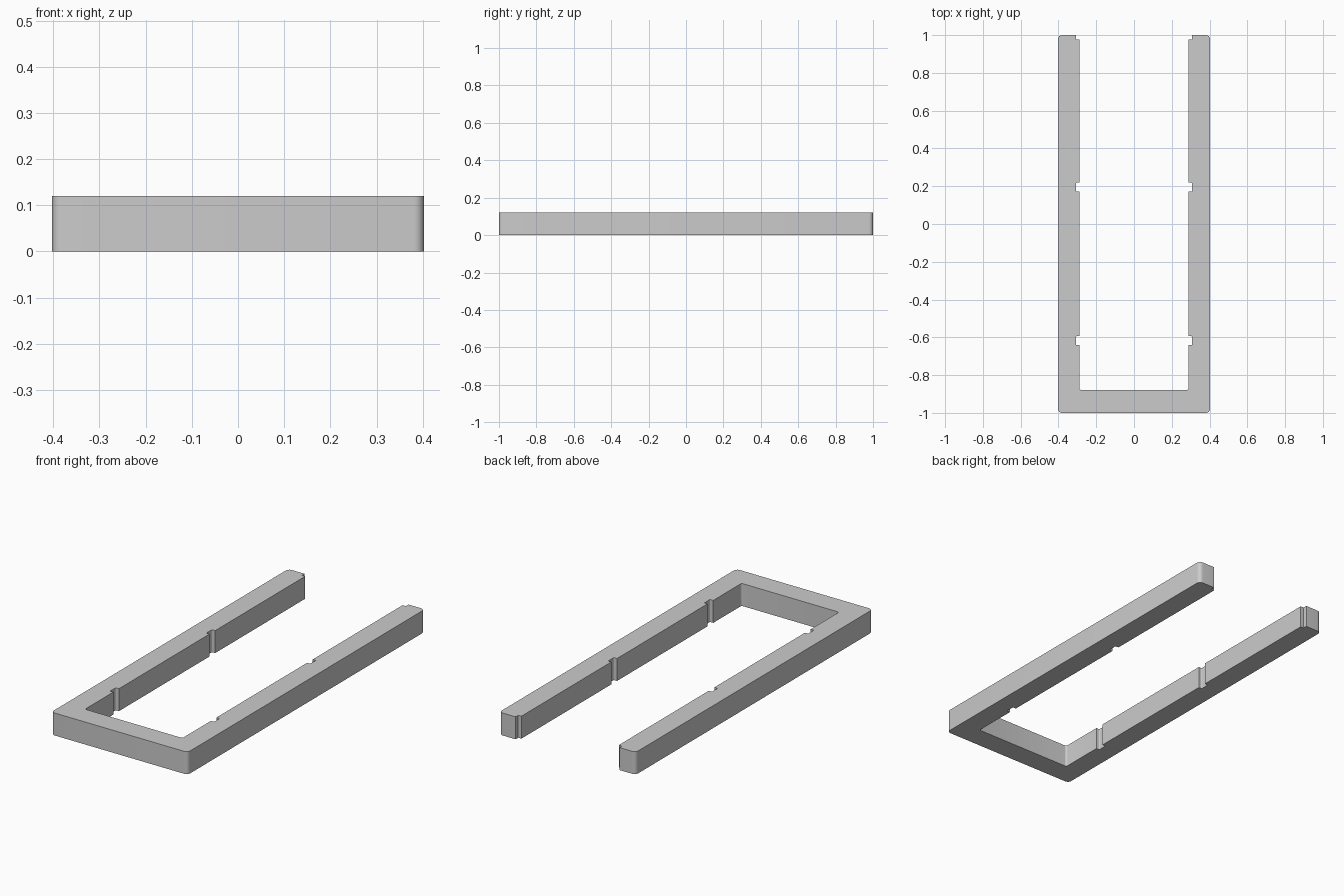
import bpy, bmesh, math
from mathutils import Vector

cube = bpy.data.objects.get("Cube")
if cube:
    bpy.data.objects.remove(cube)

HEIGHT = 0.12
OUTER, INNER, SLOT = 0.403, 0.288, 0.307   # half widths: outside, inside, notch floor
BACK_OF_BAR = -0.88


def fillet(prev, corner, nxt, radius, steps=6):
    """Round a right-angled corner with an arc."""
    corner = Vector(corner)
    a = (Vector(prev) - corner).normalized() * radius
    b = (Vector(nxt) - corner).normalized() * radius
    centre = corner + a + b
    angles = [math.pi / 2 * i / steps for i in range(steps + 1)]
    return [centre - b * math.cos(t) - a * math.sin(t) for t in angles]


# Left half of the outline: (x, y, corner radius), from front middle to bar middle
outline = [(0, -1, 0), (OUTER, -1, 0.022), (OUTER, 1, 0.022),
           (SLOT, 1, 0), (SLOT, 0.978, 0), (INNER, 0.978, 0)]
for notch_y in (0.195, -0.617):
    top, bottom = notch_y + 0.024, notch_y - 0.024
    outline += [(INNER, top, 0), (SLOT, top, 0.005),
                (SLOT, bottom, 0.005), (INNER, bottom, 0)]
outline += [(INNER, BACK_OF_BAR, 0.01), (0, BACK_OF_BAR, 0)]

half = []
for i, (x, y, r) in enumerate(outline):
    if r:
        half += fillet(outline[i - 1][:2], (x, y), outline[i + 1][:2], r)
    else:
        half.append(Vector((x, y)))

# Mirror the outline and extrude it into the U-shaped frame
mirrored = [Vector((-p.x, p.y)) for p in reversed(half[1:-1])]
bm = bmesh.new()
base = bm.faces.new([bm.verts.new((p.x, p.y, 0)) for p in half + mirrored])
raised = bmesh.ops.extrude_face_region(bm, geom=[base], use_keep_orig=True)
top_verts = [g for g in raised["geom"] if isinstance(g, bmesh.types.BMVert)]
bmesh.ops.translate(bm, verts=top_verts, vec=(0, 0, HEIGHT))
bmesh.ops.recalc_face_normals(bm, faces=bm.faces)
mesh = bpy.data.meshes.new("u_frame")
bm.to_mesh(mesh)
bm.free()
frame = bpy.data.objects.new("u_frame", mesh)
bpy.context.collection.objects.link(frame)

# Plain grey material
grey = bpy.data.materials.new("light_grey")
grey.use_nodes = True
grey.diffuse_color = (0.6, 0.6, 0.6, 1)
grey.node_tree.nodes["Principled BSDF"].inputs["Base Color"].default_value = grey.diffuse_color
mesh.materials.append(grey)

# Smooth fillets, sharp edges elsewhere
bpy.context.view_layer.objects.active = frame
frame.select_set(True)
bpy.ops.object.shade_smooth_by_angle(angle=math.radians(30))
